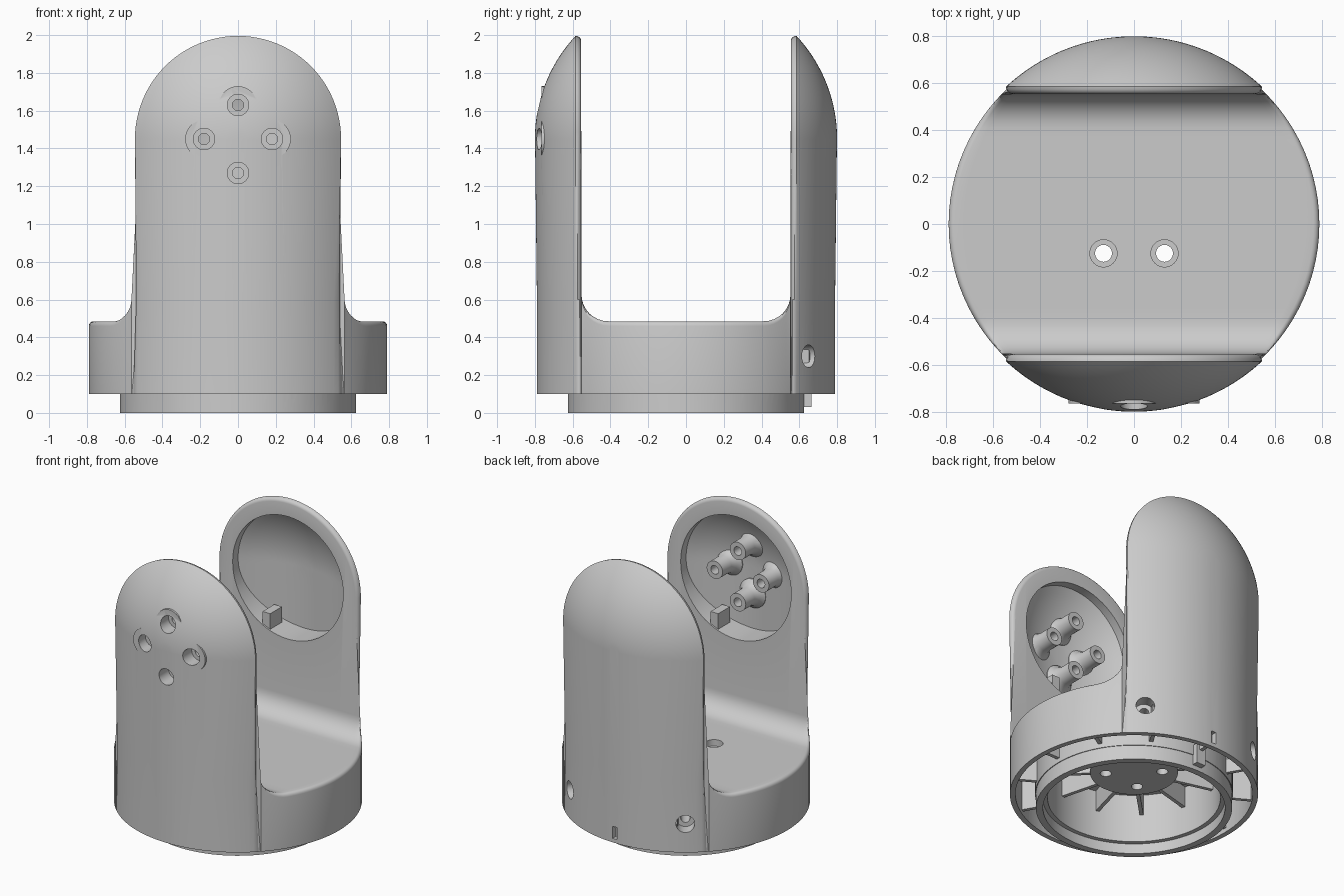
import bpy, bmesh
from math import sin, cos, pi, sqrt, radians
from mathutils import Vector, Matrix

if "Cube" in bpy.data.objects:
    bpy.data.objects.remove(bpy.data.objects["Cube"])

FLOOR, SHOULDER, R_LOW, R_TOP, WALL = 0.485, 1.45, 0.79, 0.80, 0.555


def finish(bm, name):
    bmesh.ops.recalc_face_normals(bm, faces=bm.faces)
    me = bpy.data.meshes.new(name)
    bm.to_mesh(me)
    bm.free()
    ob = bpy.data.objects.new(name, me)
    bpy.context.collection.objects.link(ob)
    return ob


def bridge(bm, rings):
    for a, b in zip(rings, rings[1:]):
        n = len(a)
        for i in range(n):
            bm.faces.new((a[i], a[(i + 1) % n], b[(i + 1) % n], b[i]))
    bm.faces.new(rings[0][::-1])
    bm.faces.new(rings[-1])


def lathe(bm, prof, origin=(0, 0, 0), axis=(0, 0, 1), n=32):
    """Closed solid turned from (radius, height) points about an axis."""
    rot = Vector(axis).to_track_quat('Z', 'Y').to_matrix()
    o = Vector(origin)
    bridge(bm, [[bm.verts.new(o + rot @ Vector((r * cos(2 * pi * i / n), r * sin(2 * pi * i / n), h)))
                 for i in range(n)] for r, h in prof])


def box(bm, centre, size, turn=0):
    m = Matrix.Rotation(turn, 4, 'Z') @ Matrix.Translation(centre) @ Matrix.Diagonal((*size, 1))
    bmesh.ops.create_cube(bm, size=1, matrix=m)


def boolean(ob, bm, op):
    tool = finish(bm, "helper")
    tool.hide_render = True
    md = ob.modifiers.new("cut", 'BOOLEAN')
    md.operation, md.solver, md.object = op, 'EXACT', tool
    md.use_self = op == 'UNION'
    bpy.context.view_layer.objects.active = ob
    bpy.ops.object.modifier_apply(modifier=md.name)
    bpy.data.objects.remove(tool, do_unlink=True)


# Fork body: cross-sections lofted along y (low deck in the middle, arches at the ends)
N = 48


def deck_section(y, top):
    w, r = sqrt(R_LOW ** 2 - y * y), 0.025
    right = [(w, y, 0.1), (w, y, min(top - r, 0.6))]
    arc = []
    for i in range(5):
        a = i * pi / 8
        arc.append((w - r + r * cos(a), y, top - r + r * sin(a)))
    m = N + 1 - 10
    mid = [((w - r) * (1 - 2 * (i + 1) / (m + 1)), y, top) for i in range(m)]
    left = [(-x, yy, z) for x, yy, z in arc[::-1]]
    return right + arc + mid + left + [(-x, yy, z) for x, yy, z in right[::-1]]


def arm_section(y, w):
    s = 1 if y > 0 else -1
    d = abs(y)
    yl = d - (R_TOP - R_LOW) * max(0, d - 0.6) / 0.2
    wl = sqrt(max(R_LOW ** 2 - yl * yl, 1e-4))
    pts = [(wl, s * yl, 0.1), (min(wl, w - 0.005) if d < 0.6 else wl, s * yl, 0.6)]
    arch = [(w * cos(pi * i / N), y, SHOULDER + w * sin(pi * i / N)) for i in range(N + 1)]
    return pts + arch + [(-x, yy, z) for x, yy, z in pts[::-1]]


half = [deck_section(0.41 * i / 8, FLOOR) for i in range(1, 9)]
for i in range(1, 9):
    a = i * pi / 16
    half.append(deck_section(0.41 + 0.143 * sin(a), FLOOR + 0.14 * (1 - cos(a))))
w_edge = sqrt(R_TOP ** 2 - 0.585 ** 2)
for i in range(5):
    a = i * pi / 8
    half.append(arm_section(WALL + 0.03 * (1 - cos(a)), w_edge - 0.025 * (1 - sin(a))))
t0 = 47.2
for i in range(1, 21):
    t = radians(t0 + (87.5 - t0) * i / 20)
    half.append(arm_section(R_TOP * sin(t), R_TOP * cos(t)))
mirrored = [[(x, -y, z) for x, y, z in s] for s in half[::-1]]
bm = bmesh.new()
bridge(bm, [[bm.verts.new(p) for p in s] for s in mirrored + [deck_section(0, FLOOR)] + half])
fork = finish(bm, "fork_body")

# Spigot ring under the base
bm = bmesh.new()
lathe(bm, [(0.625, 0), (0.625, 0.2)], n=96)
boolean(fork, bm, 'UNION')

# Stepped bore and annular groove from below
bm = bmesh.new()
lathe(bm, [(0.58, -0.1), (0.58, 0.07), (0.55, 0.07), (0.55, 0.41)], n=96)
boolean(fork, bm, 'DIFFERENCE')
bm = bmesh.new()
rings = [[bm.verts.new((r * cos(2 * pi * i / 96), r * sin(2 * pi * i / 96), z)) for i in range(96)]
         for r, z in ((0.63, 0.05), (0.755, 0.05), (0.755, 0.38), (0.63, 0.38))]
for a, b in zip(rings, rings[1:] + rings[:1]):
    for i in range(96):
        bm.faces.new((a[i], a[(i + 1) % 96], b[(i + 1) % 96], b[i]))
boolean(fork, bm, 'DIFFERENCE')

# Round pockets with domed floors on the inner arm faces
for s in (-1, 1):
    bm = bmesh.new()
    n, rr = 64, 0.43
    loops = []
    for r, front in [(rr, True)] + [(rr * k / 10, False) for k in range(10, 0, -1)]:
        loop = []
        for i in range(n):
            x, z = r * cos(2 * pi * i / n), r * sin(2 * pi * i / n)
            y = 0.5 if front else sqrt(0.75 ** 2 - x * x - max(z, 0) ** 2)
            loop.append(bm.verts.new((x, s * y, SHOULDER + z)))
        loops.append(loop)
    bridge(bm, loops)
    boolean(fork, bm, 'DIFFERENCE')

# Screw bosses in the front pocket, hub below the deck, bosses for the side screws
screws = [(0.18, 0), (-0.18, 0), (0, 0.18), (0, -0.18)]
sides = [Vector((s * 0.45, 0.65, 0)).normalized() for s in (-1, 1)]
bm = bmesh.new()
for x, z in screws:
    lathe(bm, [(0.062, 0), (0.062, 0.1), (0.075, 0.14), (0.1, 0.165), (0.1, 0.19)],
          (x, -0.575, SHOULDER + z), (0, -1, 0))
lathe(bm, [(0.28, 0.26), (0.28, 0.43)], n=64)
for d in sides:
    lathe(bm, [(0.09, 0.61), (0.09, 0.77)], (0, 0, 0.29), d)
boolean(fork, bm, 'UNION')

# Counterbored screw holes: arm, deck and sides, plus blind holes and the rear slot
bm = bmesh.new()
for x, z in screws:
    lathe(bm, [(0.03, 0.5), (0.03, 0.69), (0.057, 0.69), (0.057, 0.9)],
          (x, 0, SHOULDER + z), (0, -1, 0))
for x in (-0.13, 0.13):
    lathe(bm, [(0.036, 0.2), (0.036, 0.44), (0.058, 0.44), (0.058, 0.55)], (x, -0.125, 0))
    lathe(bm, [(0.036, 0.2), (0.036, 0.42)], (x, 0.125, 0))
for d in sides:
    lathe(bm, [(0.03, 0.5), (0.03, 0.7), (0.06, 0.7), (0.06, 0.9)], (0, 0, 0.3), d)
box(bm, (0, 0.77, 0.17), (0.035, 0.1, 0.085))
boolean(fork, bm, 'DIFFERENCE')

# Radial ribs inside the bore and in the groove
bm = bmesh.new()
for i in range(12):
    box(bm, (0.41, 0, 0.34), (0.29, 0.025, 0.15), (i + 0.5) * pi / 6)
finish(bm, "bore_ribs")
bm = bmesh.new()
for i in range(12):
    box(bm, (0.69, 0, 0.25), (0.14, 0.025, 0.24), i * pi / 6)
finish(bm, "groove_ribs")

# Locating key at the rear of the spigot, stop tabs in the pockets
bm = bmesh.new()
box(bm, (0, 0.635, 0.1), (0.07, 0.06, 0.14))
finish(bm, "locating_key")
bm = bmesh.new()
for s in (-1, 1):
    box(bm, (-s * 0.175, s * 0.63, 1.1), (0.06, 0.13, 0.11))
finish(bm, "stop_tabs")

# Smooth shading with sharp edges kept
bpy.ops.object.select_all(action='DESELECT')
for ob in bpy.context.scene.objects:
    ob.select_set(True)
    bpy.context.view_layer.objects.active = ob
bpy.ops.object.shade_smooth_by_angle(angle=radians(30))
